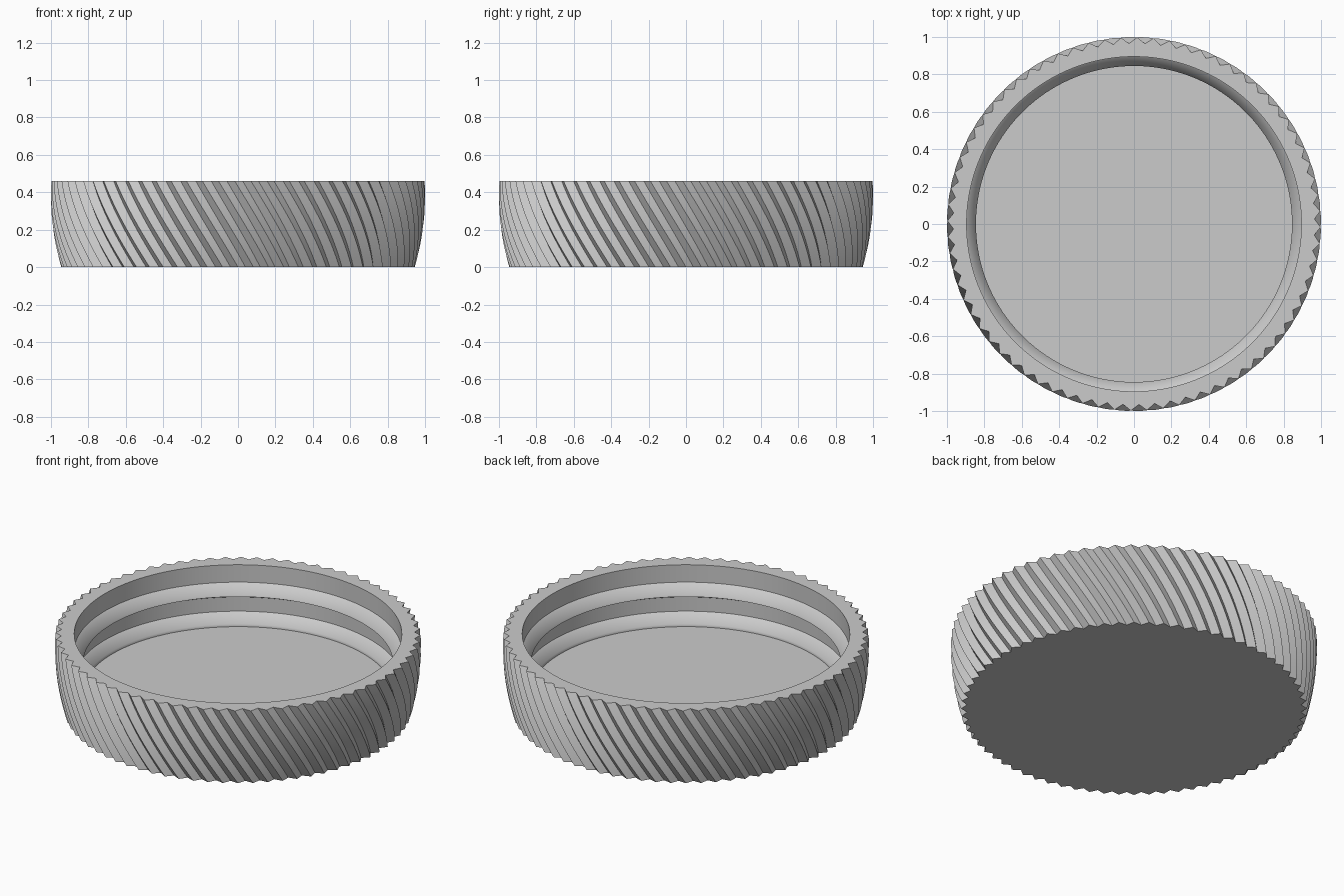
import bpy, bmesh, math

if "Cube" in bpy.data.objects:
    bpy.data.objects.remove(bpy.data.objects["Cube"])

TEETH = 72
SEGS = TEETH * 2
HEIGHT = 0.46
TWIST = math.radians(-16)
WALL = 0.895
FLOOR = 0.11

grey = bpy.data.materials.new("plain grey")
grey.use_nodes = True
grey.diffuse_color = (0.6, 0.6, 0.6, 1)
grey.node_tree.nodes["Principled BSDF"].inputs["Base Color"].default_value = (0.6, 0.6, 0.6, 1)


def ring(bm, radius, z, turn=0.0, notch=0.0):
    """Ring of vertices; every second one is pulled in by notch."""
    verts = []
    for i in range(SEGS):
        a = math.tau * i / SEGS + turn
        r = radius - notch * (i % 2)
        verts.append(bm.verts.new((r * math.cos(a), r * math.sin(a), z)))
    return verts


def bridge(bm, rings):
    for low, high in zip(rings, rings[1:]):
        for i in range(SEGS):
            j = (i + 1) % SEGS
            bm.faces.new((low[i], low[j], high[j], high[i]))


# Lid shell: twisted toothed outside, bulging towards the rim
bm = bmesh.new()
rings = []
STEPS = 12
for s in range(STEPS + 1):
    t = s / STEPS
    z = HEIGHT * t
    radius = 1 - 0.055 * (1 - z / 0.38) ** 2
    rings.append(ring(bm, radius, z, TWIST * t, 0.032))

# Inner wall with two screw ridges, the lower one meeting the floor
rings.append(ring(bm, WALL, HEIGHT, TWIST))
for top in (0.355, 0.18):
    for r, dz in ((WALL, 0), (WALL - 0.015, -0.012), (0.848, -0.055), (0.845, -0.065)):
        rings.append(ring(bm, r, top + dz, TWIST))
    if top - 0.09 > FLOOR:
        rings.append(ring(bm, WALL, top - 0.09, TWIST))
rings.append(ring(bm, 0.845, FLOOR, TWIST))
bridge(bm, rings)
bm.faces.new(rings[0])
bm.faces.new(rings[-1])
bmesh.ops.recalc_face_normals(bm, faces=bm.faces)

mesh = bpy.data.meshes.new("lid_shell")
bm.to_mesh(mesh)
bm.free()
mesh.materials.append(grey)
lid = bpy.data.objects.new("lid_shell", mesh)
bpy.context.collection.objects.link(lid)
bpy.ops.object.select_all(action="DESELECT")
lid.select_set(True)
bpy.context.view_layer.objects.active = lid
bpy.ops.object.shade_smooth_by_angle(angle=math.radians(25))
